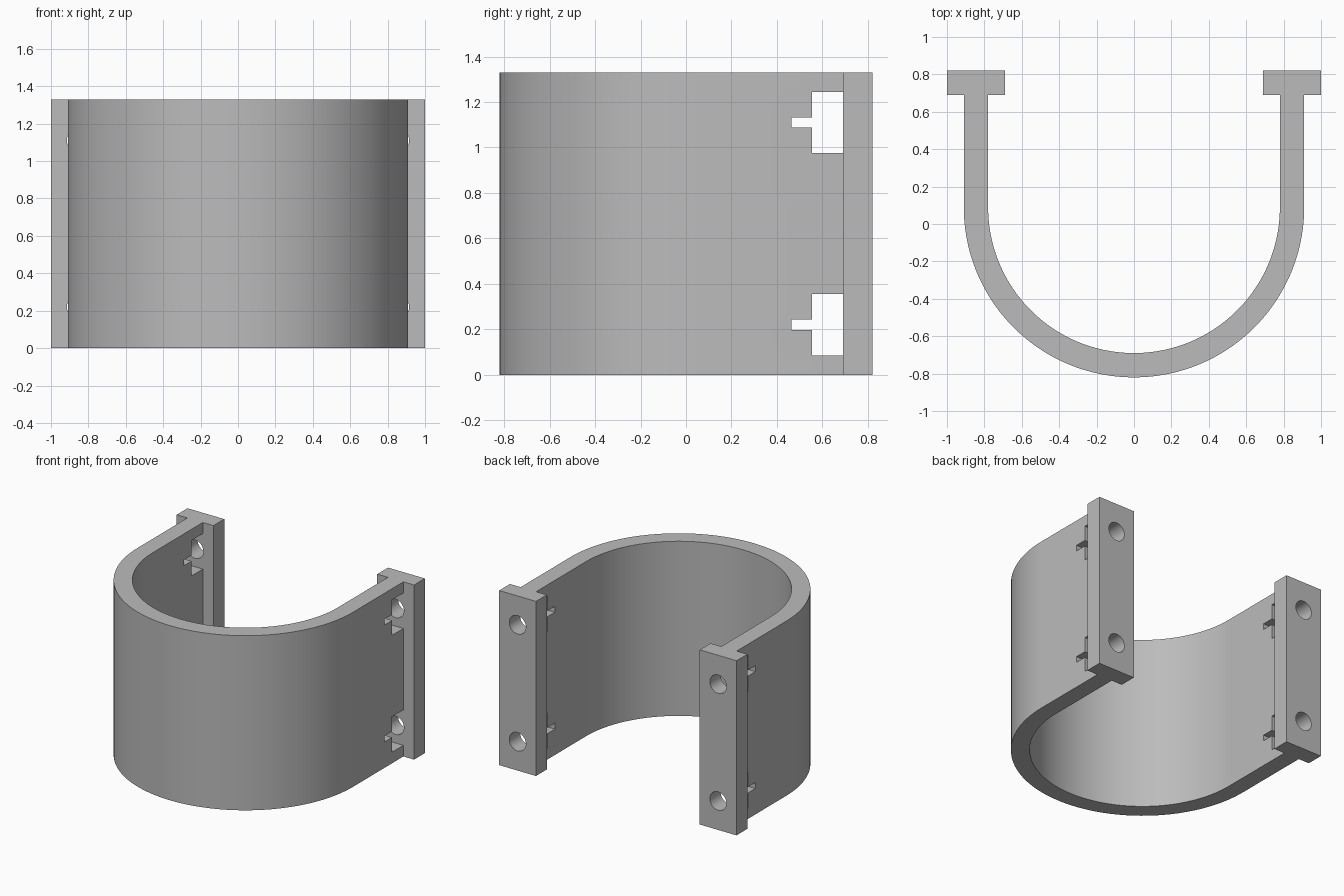
import bpy, bmesh, math
from mathutils import Matrix

cube = bpy.data.objects.get("Cube")
if cube:
    bpy.data.objects.remove(cube, do_unlink=True)

HEIGHT, BACK, FLANGE_Y = 1.33, 0.82, 0.69
OUTER, INNER, ARC_Y = 0.91, 0.78, 0.09
HOLE_X, HOLE_R = 0.845, 0.07
FIXING_HEIGHTS = (0.22, 1.11)

grey = bpy.data.materials.new("plain_grey")
grey.use_nodes = True
colour = (0.5, 0.5, 0.5, 1)
grey.diffuse_color = colour
grey.node_tree.nodes["Principled BSDF"].inputs["Base Color"].default_value = colour


def add_object(name, bm):
    bmesh.ops.recalc_face_normals(bm, faces=bm.faces)
    mesh = bpy.data.meshes.new(name)
    bm.to_mesh(mesh)
    bm.free()
    mesh.materials.append(grey)
    obj = bpy.data.objects.new(name, mesh)
    bpy.context.collection.objects.link(obj)
    return obj


def prism(name, points, direction):
    """Extrude a closed outline of 3D points along a direction."""
    bm = bmesh.new()
    face = bm.faces.new([bm.verts.new(p) for p in points])
    result = bmesh.ops.extrude_face_region(bm, geom=[face], use_keep_orig=True)
    moved = [g for g in result["geom"] if isinstance(g, bmesh.types.BMVert)]
    bmesh.ops.translate(bm, verts=moved, vec=direction)
    return add_object(name, bm)


def arc(radius, steps=96):
    """Half circle from the left end round the front to the right end."""
    angles = [math.pi * i / steps for i in range(steps + 1)]
    return [(radius * math.cos(a), ARC_Y - radius * math.sin(a)) for a in angles]


def cut(target, cutter):
    mod = target.modifiers.new("cut", "BOOLEAN")
    mod.operation = "DIFFERENCE"
    mod.solver = "EXACT"
    mod.object = cutter
    bpy.context.view_layer.objects.active = target
    bpy.ops.object.modifier_apply(modifier=mod.name)
    bpy.data.objects.remove(cutter, do_unlink=True)


# U-shaped strap with a mounting flange across each end
left_end = [(0.69, FLANGE_Y), (0.69, BACK), (1, BACK), (1, FLANGE_Y), (OUTER, FLANGE_Y)]
right_end = [(-x, y) for x, y in reversed(left_end)]
outline = ([(INNER, FLANGE_Y)] + left_end + arc(OUTER) + right_end
           + [(-INNER, FLANGE_Y)] + arc(INNER)[::-1])
clamp = prism("clamp_strap", [(x, y, 0) for x, y in outline], (0, 0, HEIGHT))

for z in FIXING_HEIGHTS:
    # Bolt access window with a narrow slot, through both walls
    half = [(FLANGE_Y, 0.135), (0.555, 0.135), (0.555, 0.0225), (0.465, 0.0225)]
    tee = half + [(y, -h) for y, h in reversed(half)]
    cut(clamp, prism("window_cutter", [(-1.2, y, z + h) for y, h in tee], (2.4, 0, 0)))

    # Round bolt hole through each flange
    for side in (-1, 1):
        bm = bmesh.new()
        place = Matrix.Translation((side * HOLE_X, 0.76, z)) @ Matrix.Rotation(math.pi / 2, 4, "X")
        bmesh.ops.create_cone(bm, cap_ends=True, segments=48, radius1=HOLE_R,
                              radius2=HOLE_R, depth=0.3, matrix=place)
        cut(clamp, add_object("hole_cutter", bm))

bpy.ops.object.select_all(action="DESELECT")
clamp.select_set(True)
bpy.context.view_layer.objects.active = clamp
bpy.ops.object.shade_smooth_by_angle(angle=math.radians(30))
